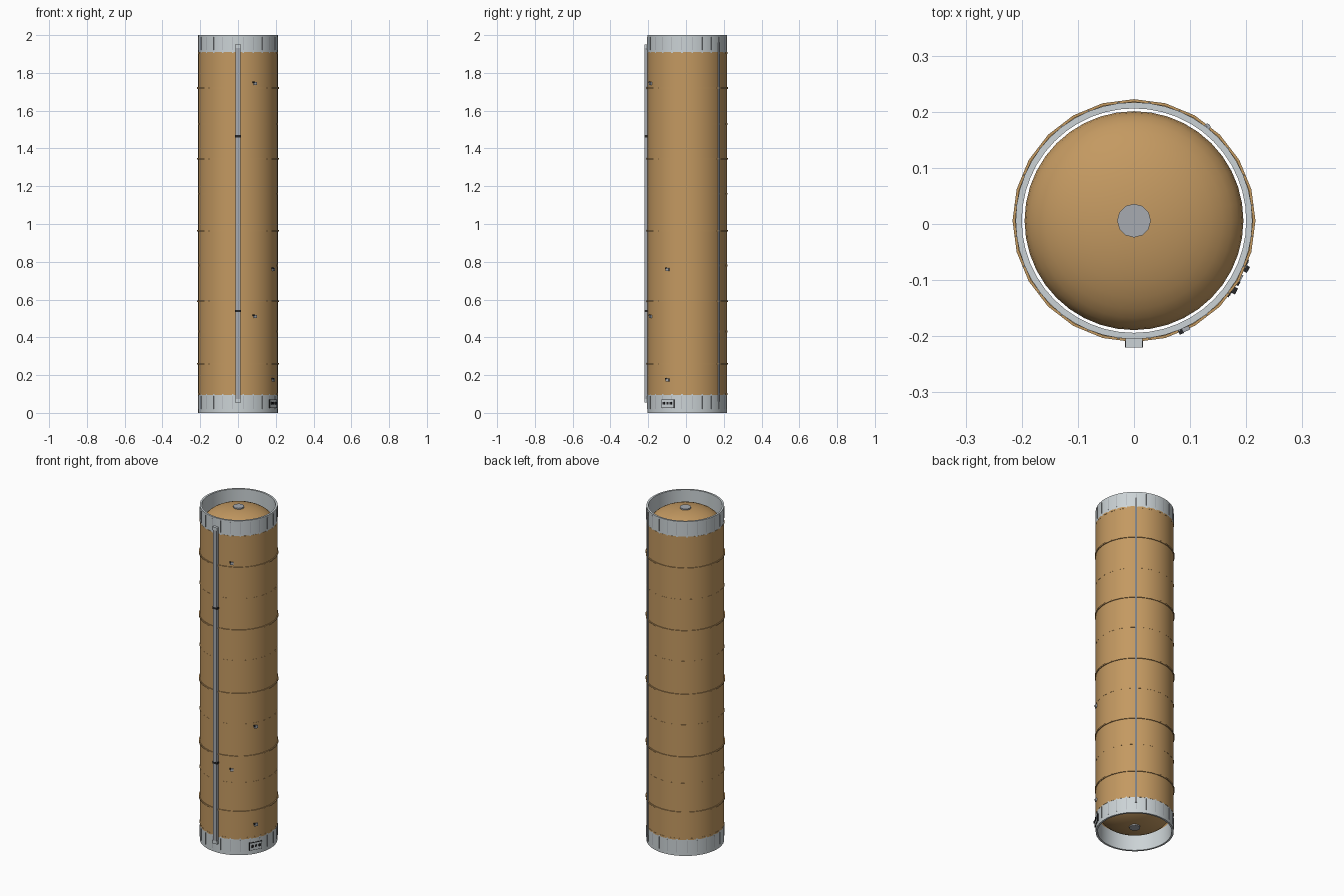
import bpy, bmesh, math
from mathutils import Matrix, Vector

if "Cube" in bpy.data.objects:
    bpy.data.objects.remove(bpy.data.objects["Cube"], do_unlink=True)

CY = 0.006      # tank axis sits slightly behind the centre
R = 0.211       # skin radius
INNER = 0.2     # inside wall radius


def material(name, rgb):
    m = bpy.data.materials.new(name)
    m.use_nodes = True
    m.diffuse_color = (*rgb, 1)
    m.node_tree.nodes["Principled BSDF"].inputs["Base Color"].default_value = (*rgb, 1)
    return m


ORANGE = material("foam_orange", (0.55, 0.32, 0.12))
LIGHT = material("light_grey", (0.60, 0.65, 0.67))
METAL = material("metal_grey", (0.39, 0.41, 0.44))
DARK = material("black", (0.02, 0.02, 0.022))


def finish(name, bm, mat, smooth=True):
    bmesh.ops.recalc_face_normals(bm, faces=bm.faces)
    mesh = bpy.data.meshes.new(name)
    bm.to_mesh(mesh)
    bm.free()
    mesh.materials.append(mat)
    ob = bpy.data.objects.new(name, mesh)
    bpy.context.collection.objects.link(ob)
    if smooth:
        bpy.ops.object.select_all(action='DESELECT')
        ob.select_set(True)
        bpy.context.view_layer.objects.active = ob
        bpy.ops.object.shade_smooth_by_angle(angle=math.radians(35))
    return ob


def lathe(name, profile, mat, sides=48, closed=False):
    """Spin an (r, z) profile around the tank axis."""
    bm = bmesh.new()
    verts = [bm.verts.new((r, CY, z)) for r, z in profile]
    pairs = list(zip(verts, verts[1:] + verts[:1]))
    edges = [bm.edges.new(p) for p in (pairs if closed else pairs[:-1])]
    bmesh.ops.spin(bm, geom=verts + edges, cent=(0, CY, 0), axis=(0, 0, 1),
                   angle=2 * math.pi, steps=sides, use_duplicate=False)
    bmesh.ops.remove_doubles(bm, verts=bm.verts, dist=0.00005)
    return finish(name, bm, mat)


def tube(name, outer, inner, z0, z1, mat, sides=48):
    return lathe(name, [(outer, z0), (outer, z1), (inner, z1), (inner, z0)], mat, sides, True)


def add_box(bm, angle, radius, z, size, shift=0):
    """Box on the skin; size is (radial, tangential, vertical)."""
    m = (Matrix.Translation((0, CY, z)) @ Matrix.Rotation(math.radians(angle), 4, 'Z')
         @ Matrix.Translation((radius, shift, 0)) @ Matrix.Diagonal((*size, 1)))
    bmesh.ops.create_cube(bm, size=1, matrix=m)


def box(name, mat, *args, **kw):
    bm = bmesh.new()
    add_box(bm, *args, **kw)
    return finish(name, bm, mat, False)


# Tank skin and end rings
tube("tank_skin", R, INNER, 0.1, 1.905, ORANGE)
tube("bottom_ring", R, INNER, 0, 0.1, LIGHT)
tube("top_ring", R, INNER, 1.905, 2, LIGHT)

# Raised weld bands, and flatter faceted bands that only break the skin at their corners
for i, z in enumerate((0.26, 0.59, 0.965, 1.345, 1.72)):
    tube(f"weld_band_{i + 1}", 0.2165, 0.205, z - 0.004, z + 0.004, ORANGE, 24)
for i, z in enumerate((0.1, 0.43, 0.78, 1.16, 1.53, 1.905)):
    tube(f"faceted_band_{i + 1}", 0.2125, 0.205, z - 0.005, z + 0.005, ORANGE, 24)

# Vertical stringers on both end rings
for name, z in (("bottom_ring_stringers", 0.055), ("top_ring_stringers", 1.955)):
    bm = bmesh.new()
    for k in range(24):
        add_box(bm, k * 15 + 7.5, R, z, (0.004, 0.003, 0.07))
    finish(name, bm, METAL, False)

# Domed bulkheads with round hatch covers
for name, base, rise in (("top", 1.89, 0.095), ("bottom", 0.12, -0.09)):
    arc = [t * math.pi / 20 for t in range(11)]
    lathe(f"{name}_dome", [(0.195 * math.cos(t), base + rise * math.sin(t)) for t in arc], ORANGE, 40)
    tip = base + rise
    s = math.copysign(1, rise)
    lathe(f"{name}_hatch", [(0, tip + s * 0.006), (0.03, tip + s * 0.006),
                            (0.03, tip - s * 0.008), (0, tip - s * 0.008)], METAL, 12)

# Cable duct up the front, with clamps and end fittings
box("cable_duct", METAL, -90, 0.215, 1.0, (0.021, 0.026, 1.88))
for i, z in enumerate((0.54, 1.465)):
    box(f"duct_clamp_{i + 1}", DARK, -90, 0.2155, z, (0.022, 0.032, 0.012))
for i, z in enumerate((0.065, 1.94)):
    box(f"duct_end_{i + 1}", LIGHT, -90, 0.2145, z, (0.023, 0.03, 0.018))

# Slim feed pipe up the back left
bm = bmesh.new()
a = math.radians(52)
spot = Vector((0.212 * math.cos(a), CY + 0.212 * math.sin(a), 1.01))
bmesh.ops.create_cone(bm, cap_ends=True, segments=8, radius1=0.006, radius2=0.006,
                      depth=1.9, matrix=Matrix.Translation(spot))
finish("feed_pipe", bm, METAL)

# Small sensor brackets
for i, (angle, z) in enumerate(((-65, 1.745), (-65, 0.51), (-29, 0.76), (-29, 0.175))):
    box(f"sensor_bracket_{i + 1}", METAL, angle, 0.212, z, (0.012, 0.018, 0.016))
    box(f"sensor_tip_{i + 1}", DARK, angle, 0.214, z + 0.006, (0.01, 0.008, 0.008), shift=-0.008)

# Umbilical connector plate on the bottom ring
box("connector_backing", DARK, -29, 0.2095, 0.048, (0.008, 0.076, 0.046))
box("connector_plate", LIGHT, -29, 0.2105, 0.048, (0.008, 0.07, 0.04))
for i, (shift, depth) in enumerate(((-0.022, 0.02), (0, 0.012), (0.022, 0.02))):
    box(f"connector_plug_{i + 1}", DARK, -29, 0.211, 0.05, (depth, 0.012, 0.013), shift=shift)
